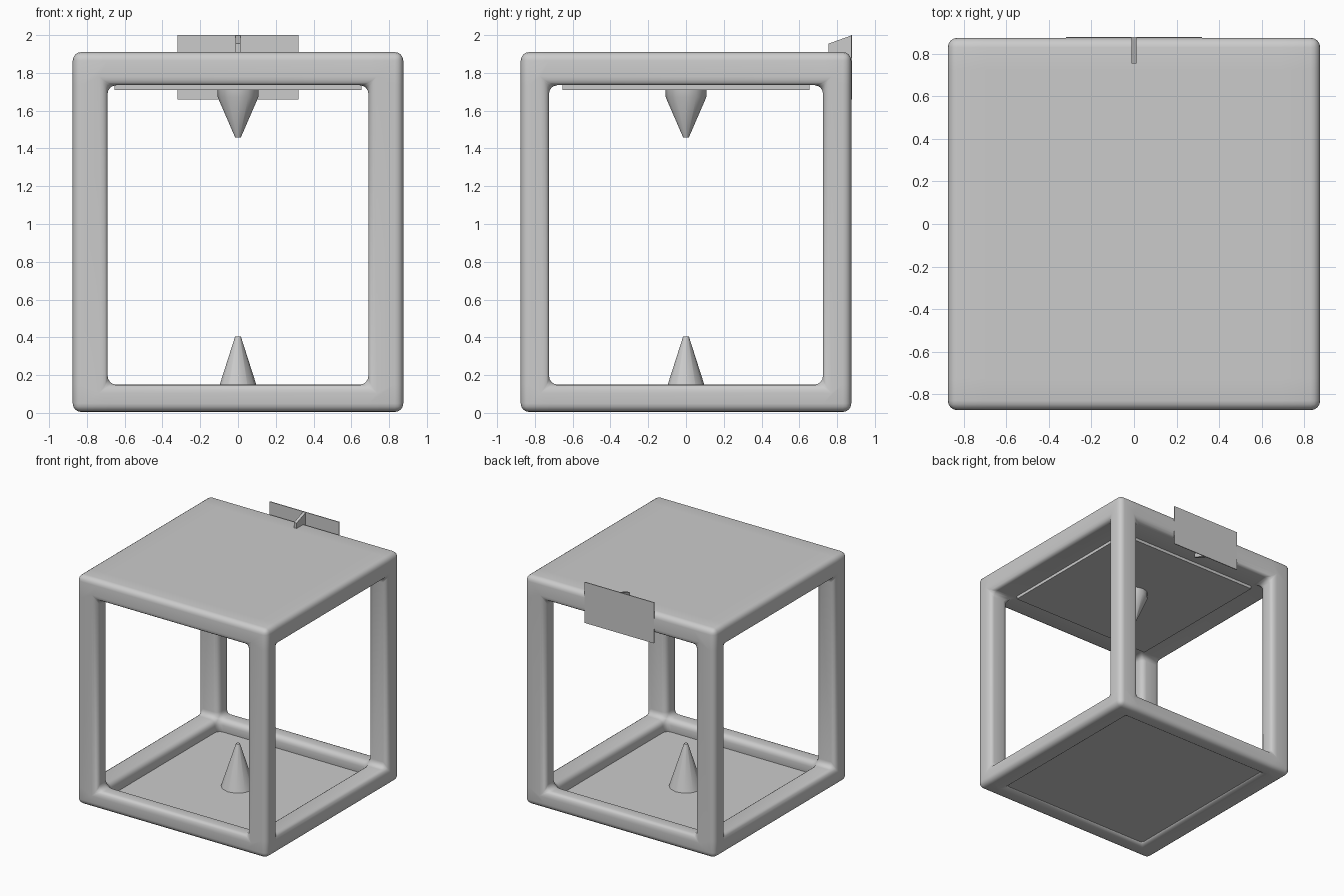
import bpy, bmesh, math
from mathutils import Vector

if "Cube" in bpy.data.objects:
    bpy.data.objects.remove(bpy.data.objects["Cube"])


def make_object(name, verts, faces, bevel=0.0, smooth_angle=None):
    mesh = bpy.data.meshes.new(name)
    bm = bmesh.new()
    vs = [bm.verts.new(v) for v in verts]
    for f in faces:
        bm.faces.new([vs[i] for i in f])
    bmesh.ops.remove_doubles(bm, verts=bm.verts, dist=1e-5)
    bmesh.ops.recalc_face_normals(bm, faces=bm.faces)
    bm.to_mesh(mesh)
    bm.free()
    ob = bpy.data.objects.new(name, mesh)
    bpy.context.collection.objects.link(ob)
    if bevel:
        mod = ob.modifiers.new("Rounding", 'BEVEL')
        mod.width = bevel
        mod.segments = 4
        mod.limit_method = 'ANGLE'
        mod.angle_limit = math.radians(30)
    if smooth_angle:
        bpy.ops.object.select_all(action='DESELECT')
        ob.select_set(True)
        bpy.context.view_layer.objects.active = ob
        if bevel:
            bpy.ops.object.modifier_apply(modifier="Rounding")
        bpy.ops.object.shade_smooth_by_angle(angle=math.radians(smooth_angle))
    return ob


def box(name, lo, hi):
    verts = [(x, y, z) for x in (lo[0], hi[0]) for y in (lo[1], hi[1]) for z in (lo[2], hi[2])]
    faces = [(0, 1, 3, 2), (4, 6, 7, 5), (0, 4, 5, 1), (2, 3, 7, 6), (0, 2, 6, 4), (1, 5, 7, 3)]
    return make_object(name, verts, faces)


def lathe(name, profile, sides=12):
    verts = [(r * math.cos(2 * math.pi * i / sides), r * math.sin(2 * math.pi * i / sides), z)
             for r, z in profile for i in range(sides)]
    faces = [(k * sides + i, k * sides + (i + 1) % sides,
              (k + 1) * sides + (i + 1) % sides, (k + 1) * sides + i)
             for k in range(len(profile) - 1) for i in range(sides)]
    last = (len(profile) - 1) * sides
    faces += [tuple(range(sides)), tuple(range(last, last + sides))]
    return make_object(name, verts, faces, smooth_angle=40)


# Rounded frame: outer skin of a 3x3x3 grid of cells (ring, four posts, solid top)
grid = ((-0.875, -0.69, 0.69, 0.875),
        (-0.875, -0.725, 0.725, 0.875),
        (0.005, 0.15, 1.735, 1.91))


def filled(c):
    i, j, k = c
    if min(c) < 0 or max(c) > 2:
        return False
    return k == 2 or (i != 1 and j != 1) or (k == 0 and (i, j) != (1, 1))


verts, faces = [], []
for cell in [(i, j, k) for i in range(3) for j in range(3) for k in range(3)]:
    if not filled(cell):
        continue
    for axis in range(3):
        for side in (0, 1):
            near = list(cell)
            near[axis] += 2 * side - 1
            if filled(near):
                continue
            a, b = (axis + 1) % 3, (axis + 2) % 3
            start = len(verts)
            for da, db in ((0, 0), (1, 0), (1, 1), (0, 1)):
                p = Vector()
                p[axis] = grid[axis][cell[axis] + side]
                p[a] = grid[a][cell[a] + da]
                p[b] = grid[b][cell[b] + db]
                verts.append(p)
            faces.append(tuple(range(start, start + 4)))
make_object("frame", verts, faces, bevel=0.045, smooth_angle=40)

# Floor and ceiling panels
box("floor_panel", (-0.71, -0.74, 0.03), (0.71, 0.74, 0.05))
box("ceiling_panel", (-0.655, -0.655, 1.71), (0.655, 0.655, 1.74))

# Nozzles facing each other
lathe("lower_nozzle", [(0.132, 0.04), (0.015, 0.405)])
lathe("upper_nozzle", [(0.11, 1.72), (0.107, 1.67), (0.015, 1.458)])

# Thin sign plate on the back and its tapered bracket
box("back_plate", (-0.32, 0.873, 1.66), (0.32, 0.88, 2.0))
side = [(0.755, 1.955), (0.875, 1.998), (0.875, 1.662), (0.755, 1.705)]
make_object("plate_bracket",
            [(x, y, z) for x in (-0.012, 0.012) for y, z in side],
            [(0, 1, 2, 3), (4, 5, 6, 7)] + [(i, (i + 1) % 4, (i + 1) % 4 + 4, i + 4) for i in range(4)])
